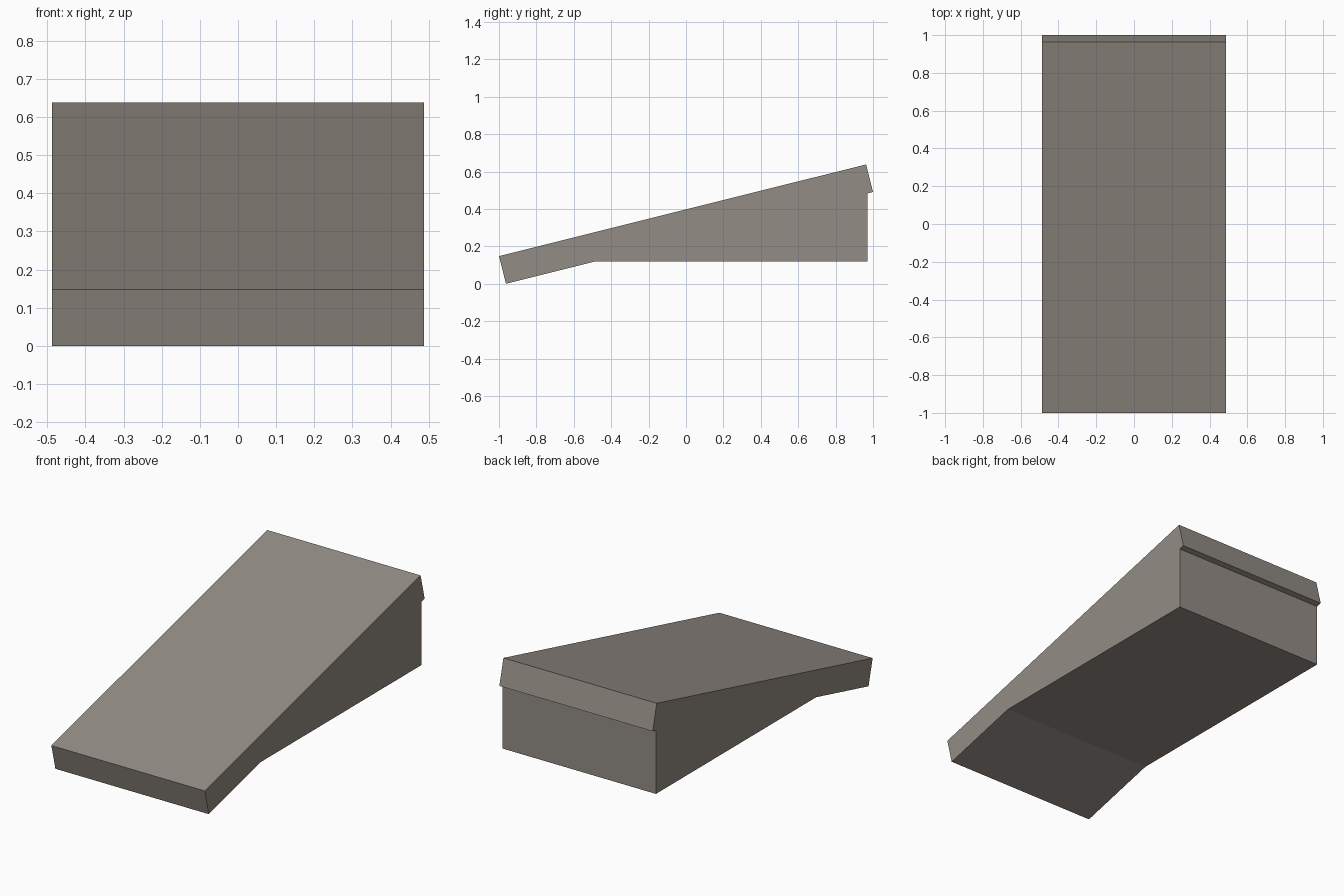
import bpy
import bmesh

if "Cube" in bpy.data.objects:
    bpy.data.objects.remove(bpy.data.objects["Cube"])

HALF_W = 0.488

# One flat stone colour
stone = bpy.data.materials.new("warm_grey_stone")
stone.diffuse_color = (0.29, 0.262, 0.23, 1.0)
stone.use_nodes = True
stone.node_tree.nodes["Principled BSDF"].inputs["Base Color"].default_value = stone.diffuse_color

# Side profile (y, z): tilted slab resting on a flat-bottomed support block
profile = [
    (-1.0, 0.148), (-0.963, 0.0),      # low front edge of the slab
    (-0.487, 0.119), (0.97, 0.119),    # underside of the support
    (0.97, 0.483), (1.0, 0.491),       # back of the support, slab overhang
    (0.963, 0.638),                    # high back edge of the slab
]

# Extrude the profile across the width
bm = bmesh.new()
face = bm.faces.new([bm.verts.new((-HALF_W, y, z)) for y, z in profile])
side = bmesh.ops.extrude_face_region(bm, geom=[face])
verts = [g for g in side["geom"] if isinstance(g, bmesh.types.BMVert)]
bmesh.ops.translate(bm, verts=verts, vec=(2 * HALF_W, 0, 0))
bmesh.ops.recalc_face_normals(bm, faces=bm.faces)

mesh = bpy.data.meshes.new("ramp")
bm.to_mesh(mesh)
bm.free()
mesh.materials.append(stone)
ramp = bpy.data.objects.new("ramp", mesh)
bpy.context.collection.objects.link(ramp)
